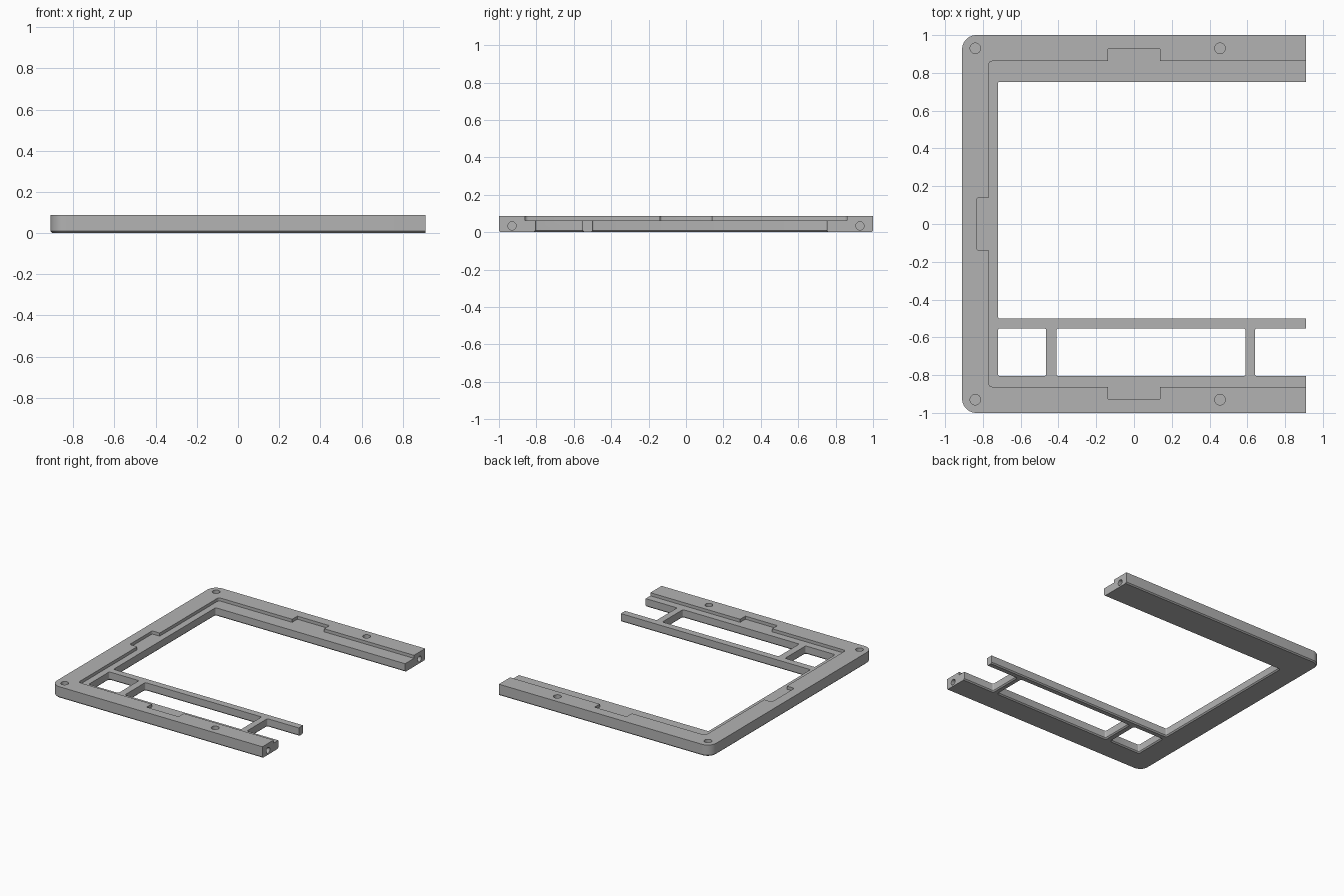
import bpy, bmesh, math
from mathutils import Matrix

cube = bpy.data.objects.get("Cube")
if cube:
    bpy.data.objects.remove(cube, do_unlink=True)

HEIGHT, LEDGE, END, CHAMFER = 0.088, 0.064, 0.91, 0.009
FAR = 1.2          # open side runs past the cut end
TOP = 0.2          # cutters reach above the frame

grey = bpy.data.materials.new("Mid grey")
grey.use_nodes = True
grey.diffuse_color = (0.45, 0.45, 0.45, 1)
grey.node_tree.nodes["Principled BSDF"].inputs["Base Color"].default_value = (0.45, 0.45, 0.45, 1)


def new_object(name, bm):
    bmesh.ops.recalc_face_normals(bm, faces=bm.faces)
    mesh = bpy.data.meshes.new(name)
    bm.to_mesh(mesh)
    bm.free()
    mesh.materials.append(grey)
    obj = bpy.data.objects.new(name, mesh)
    bpy.context.collection.objects.link(obj)
    return obj


def rounded_rect(x0, x1, y0, y1, r, steps):
    corners = [(x1 - r, y1 - r), (x0 + r, y1 - r), (x0 + r, y0 + r), (x1 - r, y0 + r)]
    pts = []
    for i, (cx, cy) in enumerate(corners):
        for s in range(steps + 1):
            a = (i + s / steps) * math.pi / 2
            pts.append((cx + r * math.cos(a), cy + r * math.sin(a)))
    return pts


def prism(name, x0, x1, y0, y1, r, layers, steps=4):
    """Stack rounded rectangles; each layer is (z, outward growth)."""
    bm = bmesh.new()
    rings = [[bm.verts.new((x, y, z)) for x, y in
              rounded_rect(x0 - g, x1 + g, y0 - g, y1 + g, r + g, steps)] for z, g in layers]
    n = len(rings[0])
    for a, b in zip(rings, rings[1:]):
        for i in range(n):
            j = (i + 1) % n
            bm.faces.new((a[i], a[j], b[j], b[i]))
    bm.faces.new(rings[0][::-1])
    bm.faces.new(rings[-1])
    return new_object(name, bm)


def drill(name, location, radius, depth, axis="Z"):
    bm = bmesh.new()
    matrix = Matrix.Translation(location)
    if axis == "X":
        matrix = matrix @ Matrix.Rotation(math.pi / 2, 4, "Y")
    bmesh.ops.create_cone(bm, cap_ends=True, segments=32, radius1=radius,
                          radius2=radius, depth=depth, matrix=matrix)
    return new_object(name, bm)


def cut(target, cutter):
    cutter.hide_render = True
    mod = target.modifiers.new("cut", "BOOLEAN")
    mod.operation, mod.solver, mod.object = "DIFFERENCE", "EXACT", cutter
    bpy.context.view_layer.objects.active = target
    bpy.ops.object.modifier_apply(modifier=mod.name)
    bpy.data.objects.remove(cutter, do_unlink=True)


# Frame block with rounded corners and a chamfered lower edge
frame = prism("frame", -END, FAR, -1, 1, 0.075,
              [(0, -CHAMFER), (CHAMFER, 0), (HEIGHT, 0)], steps=10)

# Straight open end
cut(frame, prism("end_cutter", END, FAR + 0.3, -1.2, 1.2, 0.01, [(-0.1, 0), (TOP, 0)]))

# Main opening and the three slots beside the thin rail
flare = [(-0.01, CHAMFER + 0.01), (CHAMFER, 0), (TOP, 0)]
cut(frame, prism("opening_cutter", -0.72, FAR, -0.5, 0.753, 0.008, flare))
for x0, x1 in ((-0.72, -0.465), (-0.41, 0.59), (0.64, FAR)):
    cut(frame, prism("slot_cutter", x0, x1, -0.805, -0.553, 0.01, flare))

# Recessed ledge and its three rectangular notches
step = [(LEDGE, 0), (TOP, 0)]
cut(frame, prism("ledge_cutter", -0.77, FAR, -0.862, 0.862, 0.02, step))
cut(frame, prism("side_notch_cutter", -0.835, -0.74, -0.138, 0.138, 0.012, step))
for side in (-1, 1):
    y0, y1 = sorted((side * 0.83, side * 0.926))
    cut(frame, prism("rail_notch_cutter", -0.138, 0.138, y0, y1, 0.004, step))

# Blind holes in the top face and in the two rail ends
for side in (-1, 1):
    for x in (-0.84, 0.455):
        cut(frame, drill("top_hole_cutter", (x, side * 0.93, HEIGHT), 0.028, 0.1))
    cut(frame, drill("end_hole_cutter", (END, side * 0.93, 0.034), 0.022, 0.24, "X"))

bpy.ops.object.select_all(action="DESELECT")
frame.select_set(True)
bpy.context.view_layer.objects.active = frame
bpy.ops.object.shade_smooth_by_angle(angle=math.radians(30))
